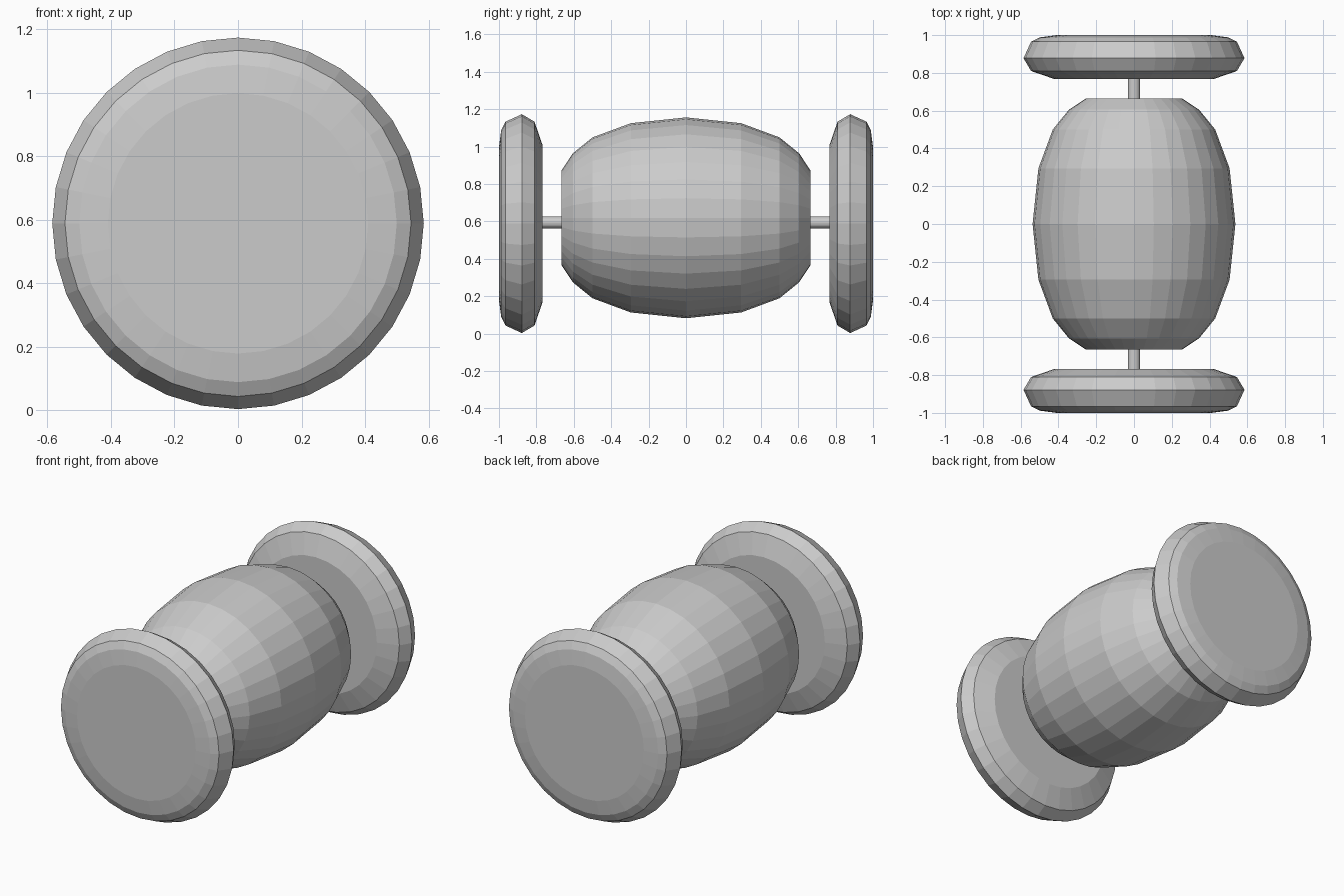
import bpy, bmesh
from math import cos, sin, tau

if "Cube" in bpy.data.objects:
    bpy.data.objects.remove(bpy.data.objects["Cube"])

WHEEL_Z, BARREL_Z = 0.588, 0.619


def lathe(name, profile, z, sides):
    """Turn a (y, radius) profile around the y axis and cap both ends."""
    bm = bmesh.new()
    rings = [[bm.verts.new((r * sin(tau * i / sides), y, r * cos(tau * i / sides)))
              for i in range(sides)] for y, r in profile]
    for a, b in zip(rings, rings[1:]):
        for i in range(sides):
            j = (i + 1) % sides
            bm.faces.new((a[i], a[j], b[j], b[i]))
    bm.faces.new(rings[0])
    bm.faces.new(rings[-1])
    bmesh.ops.recalc_face_normals(bm, faces=bm.faces)
    mesh = bpy.data.meshes.new(name)
    bm.to_mesh(mesh)
    bm.free()
    obj = bpy.data.objects.new(name, mesh)
    obj.location.z = z
    bpy.context.collection.objects.link(obj)
    return obj


# Bulging barrel body, symmetric about y = 0
half = [(0.665, 0.254), (0.605, 0.345), (0.5, 0.43), (0.295, 0.506)]
barrel = [(-y, r) for y, r in half] + [(0, 0.537)] + half[::-1]
lathe("barrel", barrel, BARREL_Z, 32)

# Rounded end discs, front and back
disc = [(1.0, 0.41), (0.988, 0.5), (0.965, 0.545), (0.878, 0.585),
        (0.81, 0.545), (0.767, 0.42)]
for side, label in ((-1, "front"), (1, "back")):
    lathe(label + "_disc", [(side * y, r) for y, r in disc], WHEEL_Z, 32)

# Thin axle joining the discs through the barrel
lathe("axle", [(-0.78, 0.032), (0.78, 0.032)], 0.594, 32)
